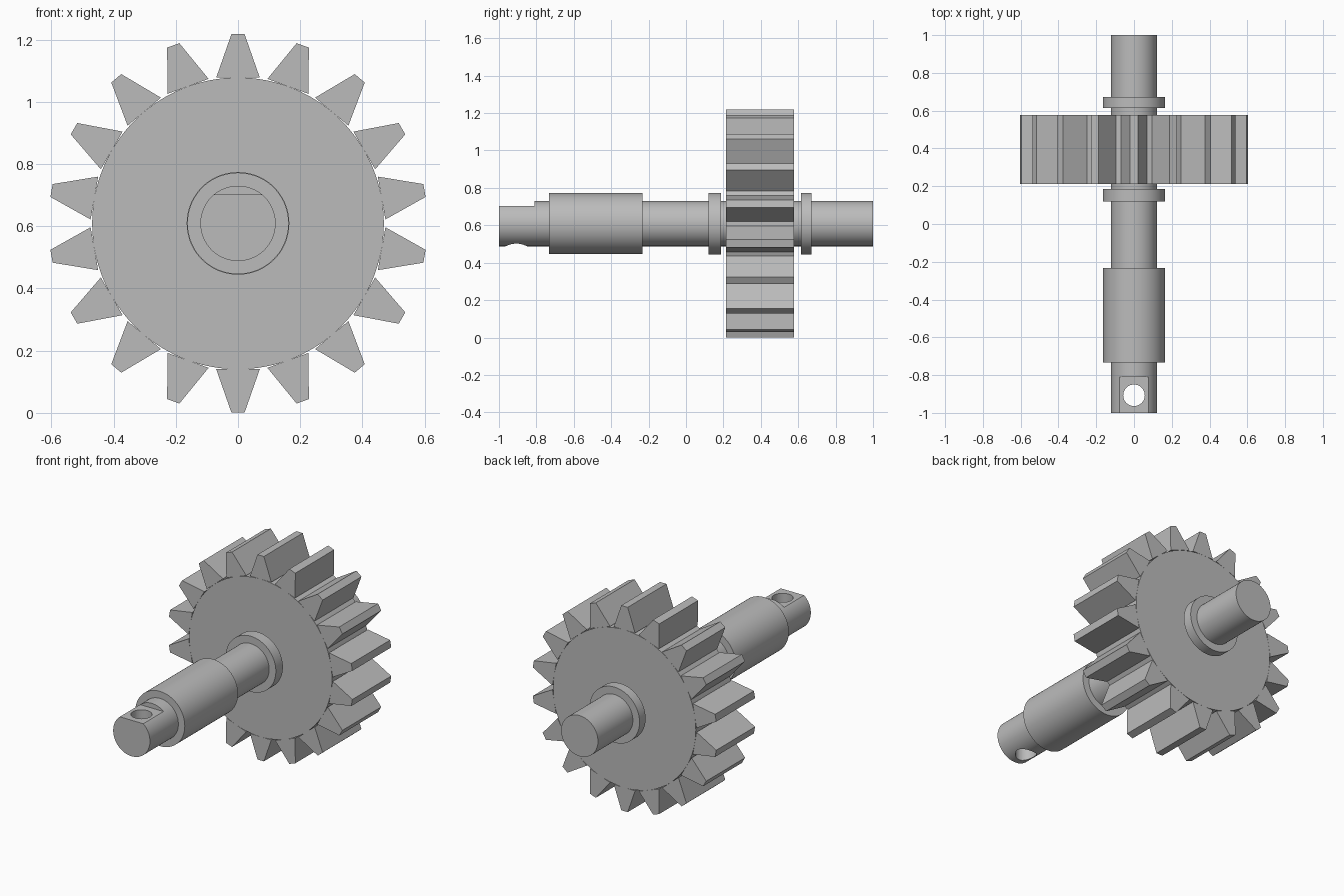
import bpy
import bmesh
from math import radians, pi
from mathutils import Matrix, Vector

if "Cube" in bpy.data.objects:
    bpy.data.objects.remove(bpy.data.objects["Cube"], do_unlink=True)

AXIS_Z = 0.609      # height of the shaft axis
DISC_R = 0.469
TIP_R = 0.609
TEETH = 18
GEAR = (0.213, 0.578)

steel = bpy.data.materials.new("steel grey")
steel.use_nodes = True
GREY = (0.5, 0.5, 0.5, 1)
steel.diffuse_color = GREY
steel.node_tree.nodes["Principled BSDF"].inputs["Base Color"].default_value = GREY


def select_only(obj):
    bpy.ops.object.select_all(action="DESELECT")
    obj.select_set(True)
    bpy.context.view_layer.objects.active = obj


def smooth(obj):
    select_only(obj)
    bpy.ops.object.shade_smooth_by_angle(angle=radians(30))


def cylinder(name, radius, y0, y1, sides=96):
    """Cylinder lying along y on the shaft axis."""
    bpy.ops.mesh.primitive_cylinder_add(
        vertices=sides, radius=radius, depth=y1 - y0,
        location=(0, (y0 + y1) / 2, AXIS_Z), rotation=(pi / 2, 0, 0))
    obj = bpy.context.object
    obj.name = name
    obj.data.materials.append(steel)
    smooth(obj)
    return obj


def cut(obj, cutter):
    mod = obj.modifiers.new("cut", "BOOLEAN")
    mod.operation = "DIFFERENCE"
    mod.solver = "EXACT"
    mod.object = cutter
    select_only(obj)
    bpy.ops.object.modifier_apply(modifier=mod.name)
    bpy.data.objects.remove(cutter, do_unlink=True)


# Shaft with a flat and a cross hole at the front end
shaft = cylinder("shaft", 0.121, -1, 1)
bpy.ops.mesh.primitive_cube_add(size=1, location=(0, -0.96, AXIS_Z + 0.193))
flat_cutter = bpy.context.object
flat_cutter.scale = (0.4, 0.3, 0.2)
cut(shaft, flat_cutter)
bpy.ops.mesh.primitive_cylinder_add(
    vertices=48, radius=0.057, depth=0.5, location=(0, -0.907, AXIS_Z))
cut(shaft, bpy.context.object)
smooth(shaft)

# Sleeve and the two collars
cylinder("sleeve", 0.163, -0.733, -0.233)
cylinder("front_collar", 0.165, 0.12, 0.186)
cylinder("rear_collar", 0.165, 0.615, 0.672)

# Gear disc
cylinder("gear_disc", DISC_R, *GEAR, sides=128)

# Tapered teeth around the disc
bm = bmesh.new()
profile = [(-0.07, DISC_R), (0.07, DISC_R), (0.021, TIP_R), (-0.021, TIP_R)]
for i in range(TEETH):
    turn = Matrix.Rotation(2 * pi * i / TEETH, 4, "Y")
    face = bm.faces.new([bm.verts.new(turn @ Vector((x, GEAR[0], z)))
                         for x, z in profile])
    extruded = bmesh.ops.extrude_face_region(bm, geom=[face])["geom"]
    bmesh.ops.translate(
        bm, vec=(0, GEAR[1] - GEAR[0], 0),
        verts=[v for v in extruded if isinstance(v, bmesh.types.BMVert)])
bmesh.ops.recalc_face_normals(bm, faces=bm.faces)
mesh = bpy.data.meshes.new("gear_teeth")
bm.to_mesh(mesh)
bm.free()
mesh.materials.append(steel)
teeth = bpy.data.objects.new("gear_teeth", mesh)
teeth.location.z = AXIS_Z
bpy.context.collection.objects.link(teeth)
